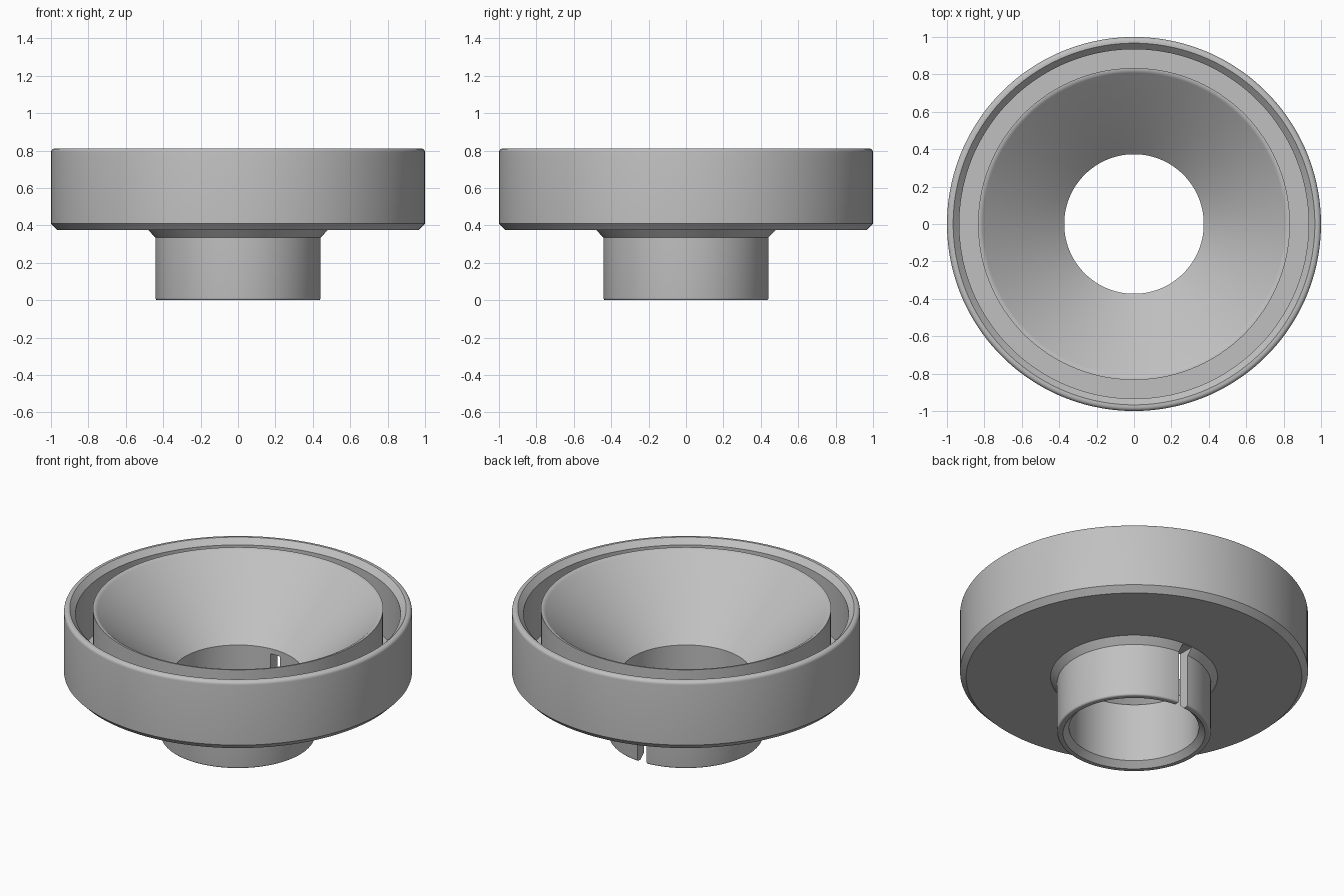
import bpy, bmesh
from math import radians, sin, cos, tau

cube = bpy.data.objects.get("Cube")
if cube:
    bpy.data.objects.remove(cube, do_unlink=True)

SEGMENTS = 128


def arc(r, z, radius, start, end, steps=5):
    """Points of a rounded corner around (r, z), angles in degrees."""
    angles = [radians(start + (end - start) * i / steps) for i in range(steps + 1)]
    return [(r + radius * cos(a), z + radius * sin(a)) for a in angles]


def add_object(name, bm):
    bmesh.ops.recalc_face_normals(bm, faces=bm.faces)
    mesh = bpy.data.meshes.new(name)
    bm.to_mesh(mesh)
    bm.free()
    obj = bpy.data.objects.new(name, mesh)
    bpy.context.collection.objects.link(obj)
    return obj


def lathe(name, profile):
    """Revolve a closed (radius, height) profile about the z axis."""
    bm = bmesh.new()
    rings = []
    for i in range(SEGMENTS):
        a = tau * (i + 0.5) / SEGMENTS
        rings.append([bm.verts.new((r * cos(a), r * sin(a), z)) for r, z in profile])
    n = len(profile)
    for i, ring in enumerate(rings):
        after = rings[(i + 1) % SEGMENTS]
        for j in range(n):
            k = (j + 1) % n
            bm.faces.new((ring[j], after[j], after[k], ring[k]))
    return add_object(name, bm)


# Grey material
grey = bpy.data.materials.new("plain grey")
grey.use_nodes = True
colour = (0.53, 0.53, 0.53, 1)
grey.diffuse_color = colour
grey.node_tree.nodes["Principled BSDF"].inputs["Base Color"].default_value = colour

profile = (
    # neck: chamfered mouth, rounded foot, flared root
    [(0.373, 0.035), (0.408, 0.0)]
    + arc(0.43, 0.012, 0.012, -90, 0)
    + [(0.442, 0.335), (0.48, 0.375)]
    # outer ring: chamfered base, rounded top, chamfered inner lip
    + [(0.965, 0.375), (1.0, 0.41)]
    + arc(0.978, 0.79, 0.022, 0, 90)
    + [(0.967, 0.812), (0.934, 0.778)]
    # groove floor and inner cup with a rounded rim
    + [(0.934, 0.44), (0.834, 0.44), (0.834, 0.81)]
    + arc(0.834, 0.77, 0.04, 90, 131)
    # funnel down to the bore
    + [(0.373, 0.405)]
)
body = lathe("funnel_body", profile)
body.data.materials.append(grey)

# Slit through the back of the neck
bm = bmesh.new()
bmesh.ops.create_cube(bm, size=1)
bmesh.ops.scale(bm, vec=(0.066, 0.3, 0.473), verts=bm.verts)
bmesh.ops.translate(bm, vec=(0, 0.43, 0.1365), verts=bm.verts)
cutter = add_object("slit_cutter", bm)
cutter.data.materials.append(grey)
cutter.hide_render = True

cut = body.modifiers.new("slit", "BOOLEAN")
cut.operation = "DIFFERENCE"
cut.solver = "EXACT"
cut.object = cutter

bpy.ops.object.select_all(action="DESELECT")
body.select_set(True)
bpy.context.view_layer.objects.active = body
bpy.ops.object.modifier_apply(modifier=cut.name)
bpy.data.objects.remove(cutter, do_unlink=True)
bpy.ops.object.shade_smooth_by_angle(angle=radians(30))
